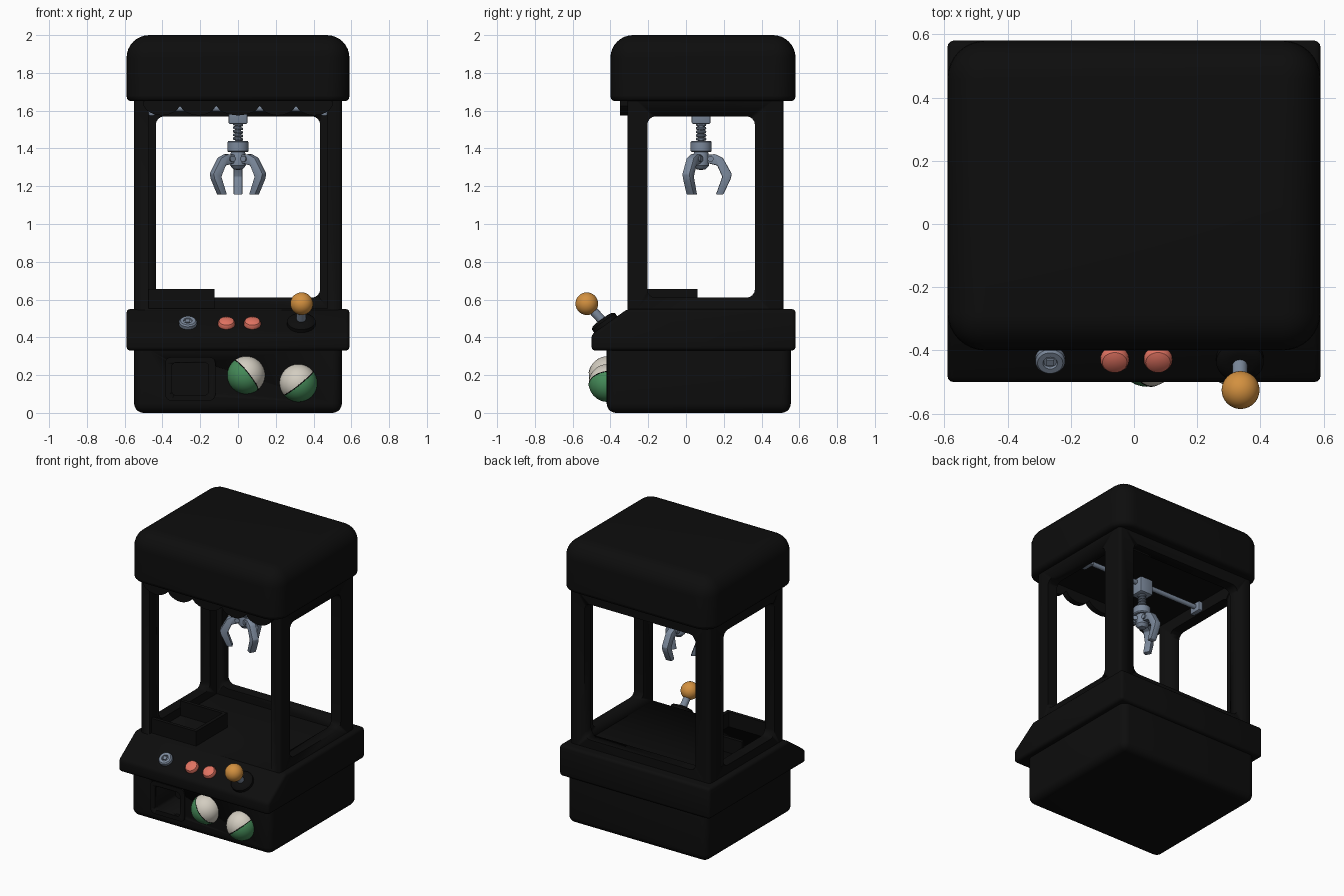
import bpy, bmesh, math
from mathutils import Vector, Matrix

old = bpy.data.objects.get("Cube")
if old:
    bpy.data.objects.remove(old, do_unlink=True)


def material(name, rgb, rough=0.6):
    m = bpy.data.materials.new(name)
    m.use_nodes = True
    m.diffuse_color = (*rgb, 1)
    b = next(n for n in m.node_tree.nodes if n.type == 'BSDF_PRINCIPLED')
    b.inputs["Base Color"].default_value = (*rgb, 1)
    b.inputs["Roughness"].default_value = rough
    return m


BLACK = material("black", (0.004, 0.004, 0.004))
STEEL = material("blue_grey_metal", (0.2, 0.25, 0.33))
RED = material("coral_red", (0.75, 0.17, 0.12))
ORANGE = material("orange", (0.65, 0.28, 0.05))
GREEN = material("green", (0.06, 0.26, 0.1))
CREAM = material("cream", (0.65, 0.61, 0.53))


def finish(name, bm, mats, matrix=Matrix(), angle=35):
    bmesh.ops.recalc_face_normals(bm, faces=bm.faces)
    me = bpy.data.meshes.new(name)
    bm.to_mesh(me)
    bm.free()
    for m in mats:
        me.materials.append(m)
    ob = bpy.data.objects.new(name, me)
    bpy.context.collection.objects.link(ob)
    ob.matrix_world = matrix
    bpy.ops.object.select_all(action='DESELECT')
    ob.select_set(True)
    bpy.context.view_layer.objects.active = ob
    bpy.ops.object.shade_smooth_by_angle(angle=math.radians(angle))
    return ob


def bevel(bm, rule, width, segs):
    edges = [e for e in bm.edges if rule(e)]
    bmesh.ops.bevel(bm, geom=edges, offset=width, segments=segs, profile=0.5, affect='EDGES')


def box(name, x, y, z, mat, rule=None, width=0.0, segs=4):
    bm = bmesh.new()
    bmesh.ops.create_cube(bm, size=1)
    for v in bm.verts:
        v.co = Vector(r[0] + (c + 0.5) * (r[1] - r[0]) for c, r in zip(v.co, (x, y, z)))
    if width:
        bevel(bm, rule or (lambda e: True), width, segs)
    return finish(name, bm, [mat])


def along(axis):
    # edges running along one axis
    return lambda e: abs((e.verts[0].co - e.verts[1].co).normalized()[axis]) > 0.99


def prism(name, pts, width, mat, matrix=Matrix(), round_by=0.0, segs=2):
    # outline in y and z, thickness along x
    bm = bmesh.new()
    face = bm.faces.new([bm.verts.new((-width / 2, a, b)) for a, b in pts])
    out = bmesh.ops.extrude_face_region(bm, geom=[face])["geom"]
    bmesh.ops.translate(bm, vec=(width, 0, 0), verts=[g for g in out if isinstance(g, bmesh.types.BMVert)])
    if round_by:
        bevel(bm, lambda e: True, round_by, segs)
    return finish(name, bm, [mat], matrix)


def aim(loc, direction=(0, 0, 1)):
    q = Vector(direction).to_track_quat('Z', 'Y')
    return Matrix.Translation(loc) @ q.to_matrix().to_4x4()


def lathe(name, pts, mat, matrix=Matrix(), steps=32):
    # profile of radius and height turned about local z
    bm = bmesh.new()
    vs = [bm.verts.new((r, 0, h)) for r, h in pts]
    es = [bm.edges.new(p) for p in zip(vs, vs[1:])]
    bmesh.ops.spin(bm, geom=vs + es, cent=(0, 0, 0), axis=(0, 0, 1), angle=math.tau, steps=steps)
    bmesh.ops.remove_doubles(bm, verts=bm.verts, dist=0.0001)
    return finish(name, bm, [mat], matrix)


def rod(name, r, a, b, mat):
    a, b = Vector(a), Vector(b)
    h = (b - a).length
    return lathe(name, [(0, 0), (r, 0), (r, h), (0, h)], mat, aim(a, b - a), 20)


def ring(name, r, thick, mat, matrix):
    n = 8
    pts = [(r + thick * math.cos(i * math.tau / n), thick * math.sin(i * math.tau / n)) for i in range(n + 1)]
    return lathe(name, pts, mat, matrix)


def ball(name, r, mats, matrix):
    bm = bmesh.new()
    bmesh.ops.create_uvsphere(bm, u_segments=32, v_segments=20, radius=r)
    for f in bm.faces:
        f.material_index = int(len(mats) > 1 and f.calc_center_median().z < 0)
    return finish(name, bm, mats, matrix)


def cut(target, cutter, keep=False):
    bpy.context.view_layer.objects.active = target
    mod = target.modifiers.new("opening", 'BOOLEAN')
    mod.operation, mod.solver, mod.object = 'DIFFERENCE', 'EXACT', cutter
    bpy.ops.object.modifier_apply(modifier=mod.name)
    cutter.hide_render = True
    if not keep:
        bpy.data.objects.remove(cutter, do_unlink=True)


# Lower cabinet with prize hatch
base = box("base_cabinet", (-0.55, 0.55), (-0.42, 0.555), (0, 0.4), BLACK, None, 0.05, 5)
hatch_frame = box("hatch_frame", (-0.385, -0.12), (-0.43, -0.40), (0.065, 0.295), BLACK, along(1), 0.03)
hatch = box("hatch_cutter", (-0.35, -0.155), (-0.5, -0.2), (0.095, 0.265), BLACK, along(1), 0.02)
cut(base, hatch, keep=True)
cut(hatch_frame, hatch)

# Control belt with sloped front
prism("control_belt", [(-0.5, 0.33), (0.58, 0.33), (0.58, 0.55), (-0.31, 0.55), (-0.5, 0.415)],
      1.18, BLACK, Matrix(), 0.02, 3)

# Window frame: open front, rounded windows at the sides and back
frame = box("window_frame", (-0.55, 0.55), (-0.31, 0.515), (0.5, 1.68), BLACK, along(2), 0.02, 3)
cut(frame, box("inner_cutter", (-0.475, 0.475), (-0.4, 0.44), (0.552, 1.66), BLACK))
cut(frame, box("side_cutter", (-0.7, 0.7), (-0.205, 0.365), (0.61, 1.57), BLACK, along(0), 0.045))
cut(frame, box("back_cutter", (-0.435, 0.435), (0.3, 0.7), (0.61, 1.57), BLACK, along(1), 0.045))

# Canopy
bm_rule = lambda e: along(2)(e) or min(v.co.z for v in e.verts) > 1.9
canopy = box("canopy", (-0.59, 0.59), (-0.40, 0.58), (1.65, 2.0), BLACK, bm_rule, 0.12, 8)
bm = bmesh.new()
bm.from_mesh(canopy.data)
bevel(bm, lambda e: max(v.co.z for v in e.verts) < 1.651, 0.025, 3)
bm.to_mesh(canopy.data)
bm.free()

# Scalloped valance under the canopy
stops = [-0.5, -0.307, -0.116, 0.116, 0.307, 0.5]
outline = [(0.5, 1.67), (-0.5, 1.67)]
for a, b in zip(stops, stops[1:]):
    outline += [(a + (b - a) * i / 10, 1.625 - 0.05 * math.sin(math.pi * i / 10) ** 0.6) for i in range(10)]
outline.append((0.5, 1.625))
prism("scalloped_valance", outline, 0.04, BLACK,
      Matrix.Translation((0, -0.33, 0)) @ Matrix.Rotation(-math.pi / 2, 4, 'Z'))

# Prize chute walls
box("chute_side_wall", (-0.15, -0.125), (-0.29, 0.06), (0.54, 0.655), BLACK)
box("chute_back_wall", (-0.48, -0.125), (0.035, 0.06), (0.54, 0.655), BLACK)
box("chute_front_wall", (-0.48, -0.125), (-0.29, -0.265), (0.54, 0.655), BLACK)

# Overhead rail and carriage
CY = 0.08
rod("rail", 0.016, (-0.46, CY, 1.612), (0.46, CY, 1.612), STEEL)
for side in (-1, 1):
    xs = sorted((side * 0.44, side * 0.474))
    box("rail_bracket", xs, (CY - 0.045, CY + 0.045), (1.573, 1.64), STEEL, None, 0.008, 2)
box("carriage", (-0.05, 0.05), (CY - 0.05, CY + 0.05), (1.53, 1.64), STEEL, None, 0.008, 2)

# Cable spring and claw hub
rod("claw_cable", 0.017, (0, CY, 1.4), (0, CY, 1.55), STEEL)
for i in range(5):
    ring("spring_coil", 0.02, 0.008, STEEL, aim((0, CY, 1.45 + i * 0.019), (0.15, 0, 1)))
lathe("claw_collar", [(0, 1.38), (0.05, 1.38), (0.056, 1.387), (0.056, 1.433), (0.05, 1.44), (0, 1.44)],
      STEEL, Matrix.Translation((0, CY, 0)))
lathe("claw_hub", [(0, 1.285), (0.025, 1.29), (0.042, 1.31), (0.045, 1.35), (0.035, 1.39), (0, 1.39)],
      STEEL, Matrix.Translation((0, CY, 0)))

# Three claw fingers
finger = [(0.02, 1.365), (0.075, 1.37), (0.115, 1.35), (0.163, 1.265), (0.155, 1.235), (0.117, 1.155),
          (0.078, 1.155), (0.112, 1.25), (0.085, 1.31), (0.02, 1.325)]
for k in range(3):
    spot = Matrix.Translation((0, CY, 0)) @ Matrix.Rotation(k * math.tau / 3, 4, 'Z')
    prism("claw_finger", finger, 0.046, STEEL, spot, 0.006)
    pin = rod("finger_pin", 0.016, (-0.032, 0.05, 1.345), (0.032, 0.05, 1.345), STEEL)
    pin.matrix_world = spot @ pin.matrix_world

# Controls on the slope
UP = Vector((0, -0.58, 0.815))


def on_slope(x, y=-0.425, lift=0.0):
    return Vector((x, y, 0.415 + (y + 0.5) * 0.71)) + UP * lift


dome = [(0, 0), (0.045, 0), (0.045, 0.012), (0.039, 0.023), (0.024, 0.03), (0, 0.032)]
for x in (-0.061, 0.076):
    lathe("push_button", dome, RED, aim(on_slope(x), UP))
lathe("coin_knob", [(0, 0), (0.047, 0), (0.047, 0.018), (0.04, 0.026), (0.023, 0.026), (0.02, 0.018), (0, 0.018)],
      STEEL, aim(on_slope(-0.265), UP))
prism("coin_slot", [(-0.012, 0), (0.012, 0), (0.012, 0.026), (-0.012, 0.026)], 0.024, STEEL,
      aim(on_slope(-0.265), UP))

# Joystick
lathe("joystick_base", [(0, 0), (0.075, 0), (0.075, 0.02), (0.065, 0.03), (0.04, 0.035), (0, 0.035)],
      BLACK, aim(on_slope(0.335), UP))
rod("joystick_shaft", 0.024, on_slope(0.335), (0.335, -0.525, 0.578), STEEL)
ball("joystick_knob", 0.06, [ORANGE], aim((0.337, -0.525, 0.578)))

# Two-tone prize balls set in the front
for loc, axis in (((0.043, -0.415, 0.2), (0.75, 0.15, 0.6)), ((0.32, -0.415, 0.158), (-0.6, -0.1, 0.75))):
    ball("prize_ball", 0.1, [CREAM, GREEN], aim(loc, axis))
    ring("prize_ball_seam", 0.0985, 0.003, BLACK, aim(loc, axis))
